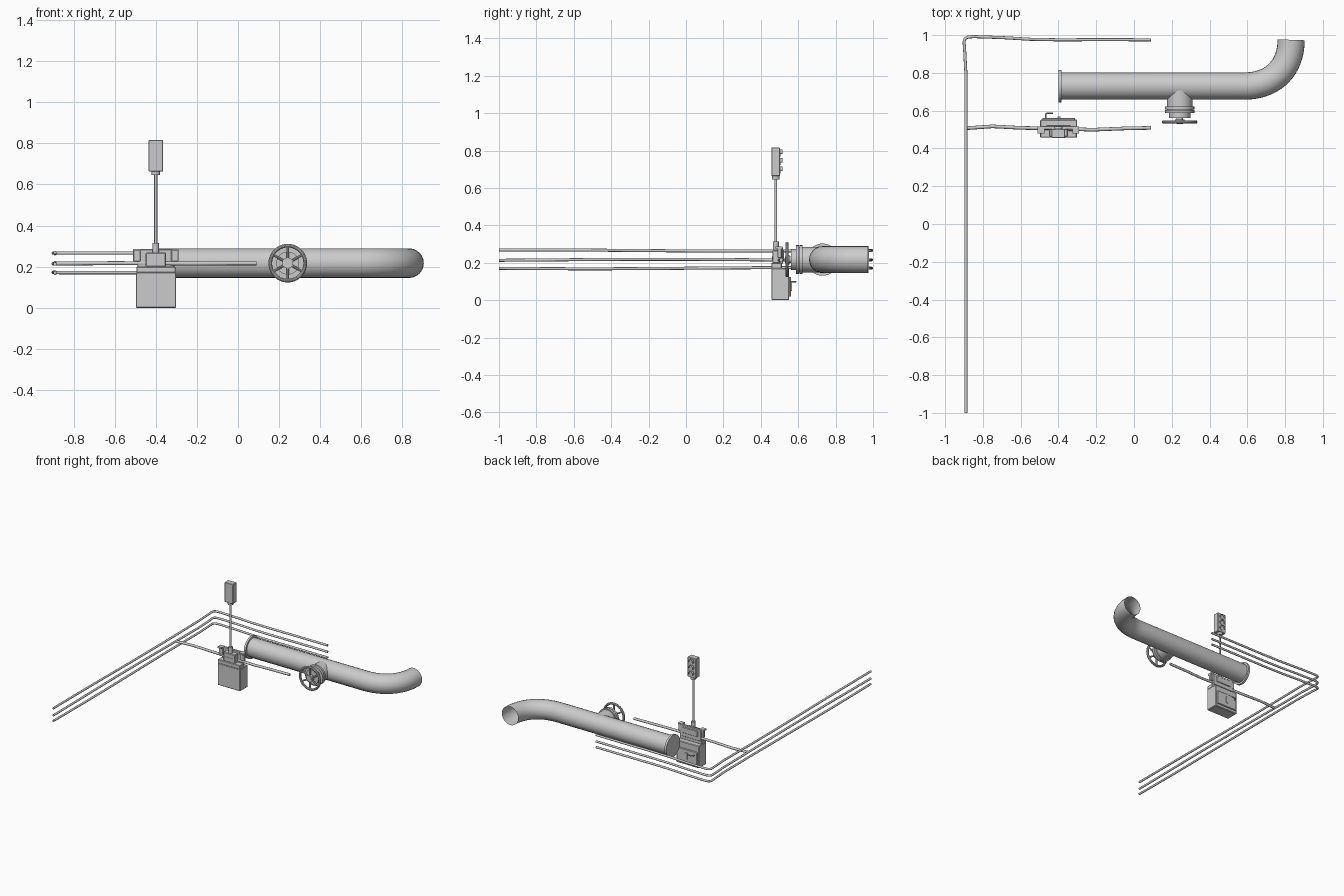
import bpy, math
from mathutils import Vector

if "Cube" in bpy.data.objects:
    bpy.data.objects.remove(bpy.data.objects["Cube"])


def finish(o, name, smooth=True):
    o.name = name
    bpy.ops.object.select_all(action='DESELECT')
    o.select_set(True)
    bpy.context.view_layer.objects.active = o
    if smooth:
        bpy.ops.object.shade_smooth_by_angle(angle=math.radians(35))
    return o


def box(name, x0, x1, y0, y1, z0, z1, bevel=0.0):
    bpy.ops.mesh.primitive_cube_add(size=1, location=((x0 + x1) / 2, (y0 + y1) / 2, (z0 + z1) / 2))
    o = bpy.context.object
    o.scale = (x1 - x0, y1 - y0, z1 - z0)
    bpy.ops.object.transform_apply(location=False, rotation=False, scale=True)
    if bevel:
        m = o.modifiers.new("bevel", 'BEVEL')
        m.width, m.segments = bevel, 1
    return finish(o, name, False)


def rod(name, a, b, r, n=24):
    a, b = Vector(a), Vector(b)
    bpy.ops.mesh.primitive_cylinder_add(vertices=n, radius=r, depth=(b - a).length, location=(a + b) / 2)
    o = bpy.context.object
    o.rotation_euler = (b - a).to_track_quat('Z', 'Y').to_euler()
    return finish(o, name)


def tube(name, pts, r, res=4, caps=True):
    c = bpy.data.curves.new(name, 'CURVE')
    c.dimensions, c.bevel_depth, c.bevel_resolution, c.use_fill_caps = '3D', r, res, caps
    s = c.splines.new('POLY')
    s.points.add(len(pts) - 1)
    for p, q in zip(s.points, pts):
        p.co = (*q, 1)
    o = bpy.data.objects.new(name, c)
    bpy.context.collection.objects.link(o)
    finish(o, name, False)
    bpy.ops.object.convert(target='MESH')
    return finish(bpy.context.object, name)


def bezier(p0, p1, p2, p3, n):
    p = [Vector(v) for v in (p0, p1, p2, p3)]
    return [p[0] * (1 - t)**3 + p[1] * 3 * t * (1 - t)**2 + p[2] * 3 * t * t * (1 - t) + p[3] * t**3
            for t in (i / n for i in range(n + 1))]


# large pipe with elbow, open at the far end
Z = 0.217
main = [(-0.39, 0.73, Z)] + bezier((0.58, 0.73, Z), (0.75, 0.73, Z), (0.832, 0.84, Z), (0.832, 0.975, Z), 18)
tube("main_pipe", main, 0.072, 10, False)
rod("pipe_flange", (-0.401, 0.73, Z), (-0.385, 0.73, Z), 0.086, 40)

# valve branch
VX = 0.242
for name, y0, y1, r in (("valve_branch", 0.73, 0.60, 0.068), ("valve_flange_inner", 0.622, 0.607, 0.077),
                        ("valve_flange_outer", 0.604, 0.587, 0.077), ("valve_bonnet", 0.60, 0.562, 0.056),
                        ("valve_stem", 0.57, 0.53, 0.017), ("wheel_hub", 0.553, 0.533, 0.026)):
    rod(name, (VX, y0, Z), (VX, y1, Z), r, 32)

# handwheel
bpy.ops.mesh.primitive_torus_add(major_radius=0.085, minor_radius=0.009, major_segments=40, minor_segments=10,
                                 location=(VX, 0.54, Z), rotation=(math.pi / 2, 0, 0))
finish(bpy.context.object, "wheel_rim")
for i in range(6):
    a = math.radians(30 + 60 * i)
    rod("wheel_spoke", (VX, 0.54, Z), (VX + 0.083 * math.cos(a), 0.54, Z + 0.083 * math.sin(a)), 0.006, 8)

# three long thin pipes with a corner, gently wavering
for i, z in enumerate((0.171, 0.216, 0.266)):
    pts = []
    for k in range(13):
        y = -1 + k * 0.15
        pts.append((-0.89, y, z + 0.003 * math.sin(3 * y + 2 * i)))
    z1 = pts[-1][2]
    pts += bezier((-0.897, 0.93, z1), (-0.903, 0.985, z), (-0.9, 0.99, z), (-0.85, 0.992, z), 6)
    pts += [(-0.7, 0.987, z), (-0.55, 0.978, z), (-0.4, 0.975, z), (-0.15, 0.976, z), (0.09, 0.975, z)]
    tube("thin_pipe", pts, 0.008)

# branch pipe running through the cabinet
tube("branch_pipe", [(-0.89, 0.507, 0.215), (-0.75, 0.517, 0.216), (-0.6, 0.509, 0.217), (-0.4, 0.505, 0.216),
                     (-0.22, 0.499, 0.215), (-0.05, 0.506, 0.216), (0.09, 0.509, 0.216)], 0.0095)

# control cabinet
box("cabinet_body", -0.497, -0.301, 0.457, 0.552, 0.0, 0.172, 0.004)
box("cabinet_shoulder", -0.495, -0.303, 0.457, 0.512, 0.17, 0.2, 0.003)
box("cabinet_door", -0.485, -0.312, 0.55, 0.562, 0.02, 0.125, 0.003)
box("back_panel", -0.49, -0.31, 0.5, 0.518, 0.195, 0.285, 0.003)
box("upper_screen", -0.465, -0.335, 0.516, 0.524, 0.225, 0.27, 0.003)
for s in (-1, 1):
    x0, x1 = sorted((-0.4 + s * 0.075, -0.4 + s * 0.11))
    box("side_bracket", x0, x1, 0.49, 0.512, 0.225, 0.285, 0.003)
    box("bracket_lip", x0, x1, 0.478, 0.515, 0.275, 0.287)
box("pole_socket", -0.45, -0.35, 0.462, 0.512, 0.198, 0.268, 0.004)
box("socket_step", -0.435, -0.365, 0.46, 0.505, 0.215, 0.235)

# door lever
tube("door_lever", [(-0.467, 0.556, 0.1), (-0.467, 0.582, 0.1), (-0.46, 0.587, 0.1), (-0.428, 0.587, 0.1)], 0.004, 2)
box("door_latch", -0.405, -0.39, 0.56, 0.568, 0.05, 0.1)

# signal post
rod("post", (-0.4, 0.48, 0.21), (-0.4, 0.48, 0.66), 0.0075, 16)
rod("post_collar", (-0.4, 0.48, 0.25), (-0.4, 0.48, 0.315), 0.016, 16)
rod("head_collar", (-0.4, 0.48, 0.645), (-0.4, 0.48, 0.667), 0.02, 20)
box("signal_head", -0.436, -0.364, 0.456, 0.502, 0.663, 0.816, 0.003)

# three lamps with hoods on the back side
for z in (0.694, 0.74, 0.786):
    rod("lamp", (-0.4, 0.498, z), (-0.4, 0.506, z), 0.017, 24)
    arc = [(-0.4 + 0.019 * math.cos(a), z + 0.019 * math.sin(a)) for a in
           (math.radians(-10 + 20 * k) for k in range(11))]
    verts = [(x, 0.5, q) for x, q in arc] + [(x, 0.515, q) for x, q in arc]
    me = bpy.data.meshes.new("lamp_hood")
    me.from_pydata(verts, [], [(k, k + 1, k + 12, k + 11) for k in range(10)])
    hood = bpy.data.objects.new("lamp_hood", me)
    bpy.context.collection.objects.link(hood)
    m = hood.modifiers.new("thickness", 'SOLIDIFY')
    m.thickness = 0.002
    finish(hood, "lamp_hood")
